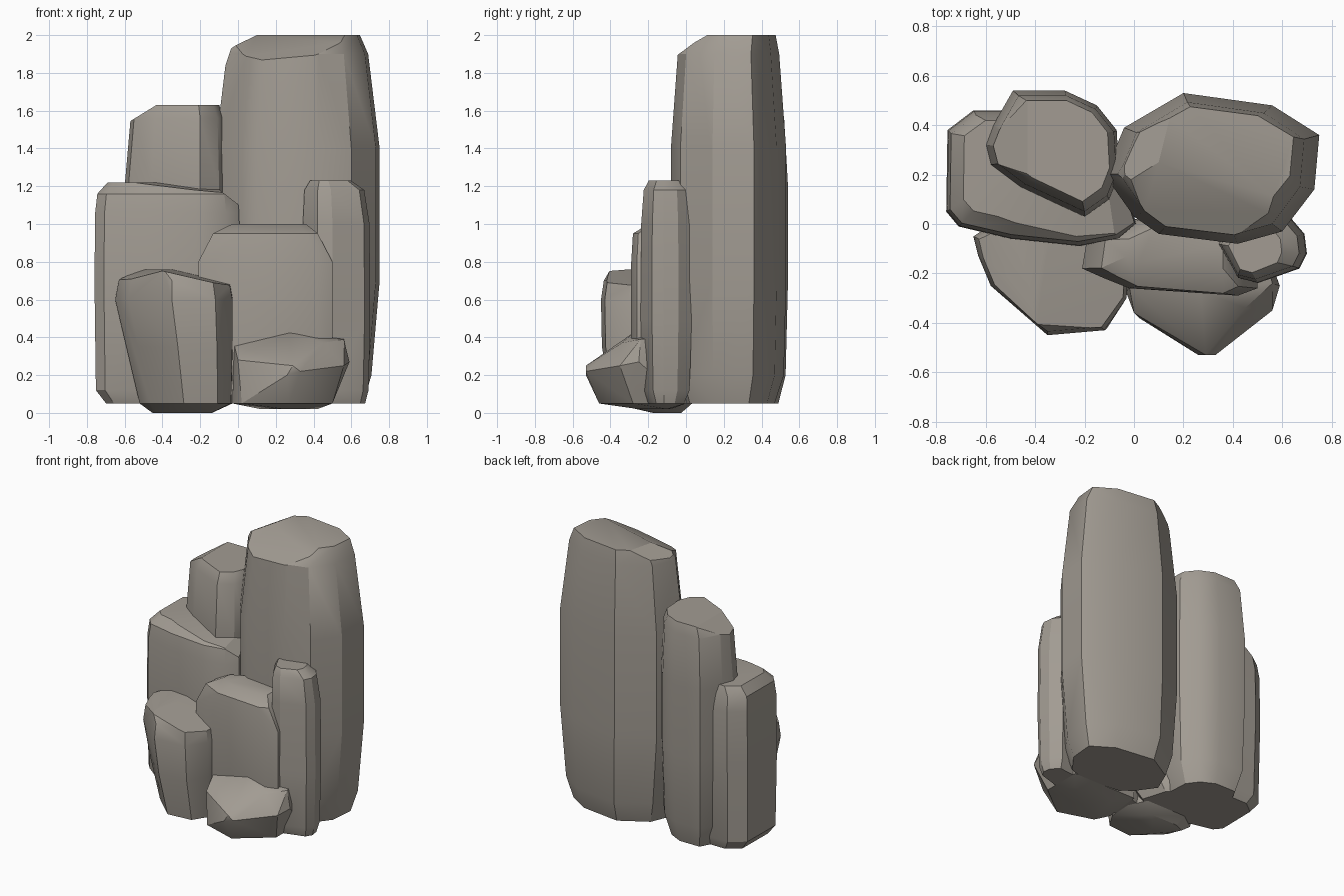
import bpy, bmesh, math
from mathutils import Vector

stone = bpy.data.materials.new("warm grey stone")
stone.diffuse_color = (0.36, 0.33, 0.29, 1)


def hull_rock(name, points, cuts=()):
    """Convex boulder from points, then chipped by planes (point, outward normal)."""
    bm = bmesh.new()
    for p in points:
        bm.verts.new(p)
    res = bmesh.ops.convex_hull(bm, input=bm.verts[:])
    loose = [v for v in bm.verts if not v.link_faces]
    bmesh.ops.delete(bm, geom=loose, context='VERTS')
    for co, no in cuts:
        bmesh.ops.bisect_plane(bm, geom=bm.verts[:] + bm.edges[:] + bm.faces[:], dist=1e-5,
                               plane_co=co, plane_no=no, clear_outer=True)
        rim = [e for e in bm.edges if e.is_boundary]
        if rim:
            bmesh.ops.holes_fill(bm, edges=rim, sides=0)
    bmesh.ops.dissolve_limit(bm, angle_limit=0.02, verts=bm.verts[:], edges=bm.edges[:])
    bmesh.ops.recalc_face_normals(bm, faces=bm.faces[:])
    me = bpy.data.meshes.new(name)
    bm.to_mesh(me)
    bm.free()
    ob = bpy.data.objects.new(name, me)
    bpy.context.collection.objects.link(ob)
    me.materials.append(stone)
    bpy.ops.object.select_all(action='DESELECT')
    ob.select_set(True)
    bpy.context.view_layer.objects.active = ob
    bpy.ops.object.shade_smooth_by_angle(angle=math.radians(30))
    return ob


def pillar(name, outline, levels, cuts=()):
    """Levels are (z, x scale, y scale, x shift, y shift) of the widest outline."""
    xs, ys = zip(*outline)
    cx, cy = (min(xs) + max(xs)) / 2, (min(ys) + max(ys)) / 2
    pts = [(cx + (x - cx) * sx + dx, cy + (y - cy) * sy + dy, z)
           for z, sx, sy, dx, dy in levels for x, y in outline]
    return hull_rock(name, pts, cuts)


# Tallest stone, back right
pillar("tall_pillar",
       [(-.12, .2), (-.04, .39), (.2, .53), (.56, .48), (.75, .36), (.73, .14),
        (.6, -.03), (.42, -.08), (.1, -.04), (0, .03)],
       [(.05, .8, .8, 0, 0), (.2, .9, .96, 0, 0), (.7, 1, 1, 0, 0), (1.4, 1, 1, 0, 0),
        (1.9, .86, .88, 0, 0), (2, .76, .72, 0, .03)],
       [((.1, .25, 2), (-.034, -.115, .22)), ((-.04, .2, 1.92), (-.24, 0, .08)),
        ((.1, .25, 2), (-.08, .02, .14))])

# Second tallest, back left
pillar("back_pillar",
       [(-.6, .32), (-.57, .4), (-.49, .54), (-.28, .54), (-.15, .48), (-.07, .38),
        (-.06, .2), (-.1, .1), (-.2, .03), (-.46, .15), (-.58, .24)],
       [(.05, .75, .8, 0, 0), (.2, .94, .95, 0, 0), (.7, 1, 1, 0, 0), (1.2, 1, 1, 0, 0),
        (1.56, .92, .92, .01, 0), (1.63, .78, .8, .02, .01)],
       [((-.44, .3, 1.625), (-.08, 0, .13))])

# Broad slab, left
pillar("left_slab",
       [(-.76, .05), (-.755, .38), (-.65, .46), (-.4, .46), (-.05, .2), (.01, 0),
        (-.06, -.06), (-.22, -.09), (-.5, -.06), (-.71, -.01)],
       [(.05, .84, .85, 0, 0), (.12, .98, .95, 0, 0), (.7, 1, 1, 0, 0), (1.06, .99, .99, 0, 0),
        (1.16, .96, .93, 0, 0), (1.22, .82, .78, 0, .02)],
       [((-.48, .1, 1.22), (.1, -.1, 1)), ((-.02, 0, 1.12), (.07, 0, .09))])

# Middle block, front centre
pillar("centre_block",
       [(-.21, -.18), (-.19, -.06), (0, .02), (.35, 0), (.5, -.1), (.5, -.26),
        (.42, -.29), (.15, -.27), (-.02, -.26), (-.12, -.22)],
       [(.05, .85, .8, 0, 0), (.2, 1, 1, 0, 0), (.8, 1, 1, 0, 0), (.95, .78, .94, 0, 0),
        (1, .55, .6, .02, .03)])

# Slim column, right
pillar("right_column",
       [(.34, -.08), (.4, 0), (.63, .03), (.69, -.04), (.7, -.12), (.67, -.18),
        (.5, -.24), (.42, -.22)],
       [(.05, .85, .7, 0, 0), (.12, .95, .92, 0, 0), (.5, 1, 1, 0, 0), (1.0, .98, .98, 0, 0),
        (1.18, .88, .88, -.01, 0), (1.23, .6, .68, -.03, 0)])

# Short boulder, front left
pillar("front_left_boulder",
       [(-.65, -.05), (-.63, -.13), (-.58, -.25), (-.35, -.45), (-.12, -.43),
        (-.03, -.3), (-.02, -.1), (-.1, .05), (-.5, .05)],
       [(0, .5, .3, .04, .1), (.05, .78, .85, .06, .02), (.35, .9, .98, .03, 0),
        (.6, 1, 1, 0, 0), (.7, .94, .94, 0, 0), (.76, .7, .8, -.05, 0)],
       [((-.41, -.3, .76), (.08, -.02, .35)), ((-.41, -.3, .76), (-.06, -.02, .16))])

# Low wedge, front right
hull_rock("front_right_wedge",
          [(-.02, -.25, .36), (.27, -.27, .43), (.56, -.24, .39), (.45, -.34, .37),
           (0, -.36, .28), (.29, -.53, .25), (.33, -.53, .22), (.26, -.53, .2),
           (.59, -.25, .27), (.56, -.35, .25), (.5, -.28, .05), (.27, -.46, .05),
           (.02, -.38, .05), (-.03, -.28, .05), (-.02, -.02, .4), (.5, -.02, .4),
           (.5, 0, .05), (0, 0, .05), (.12, -.08, .02), (.42, -.1, .02), (.25, -.25, .02)])
